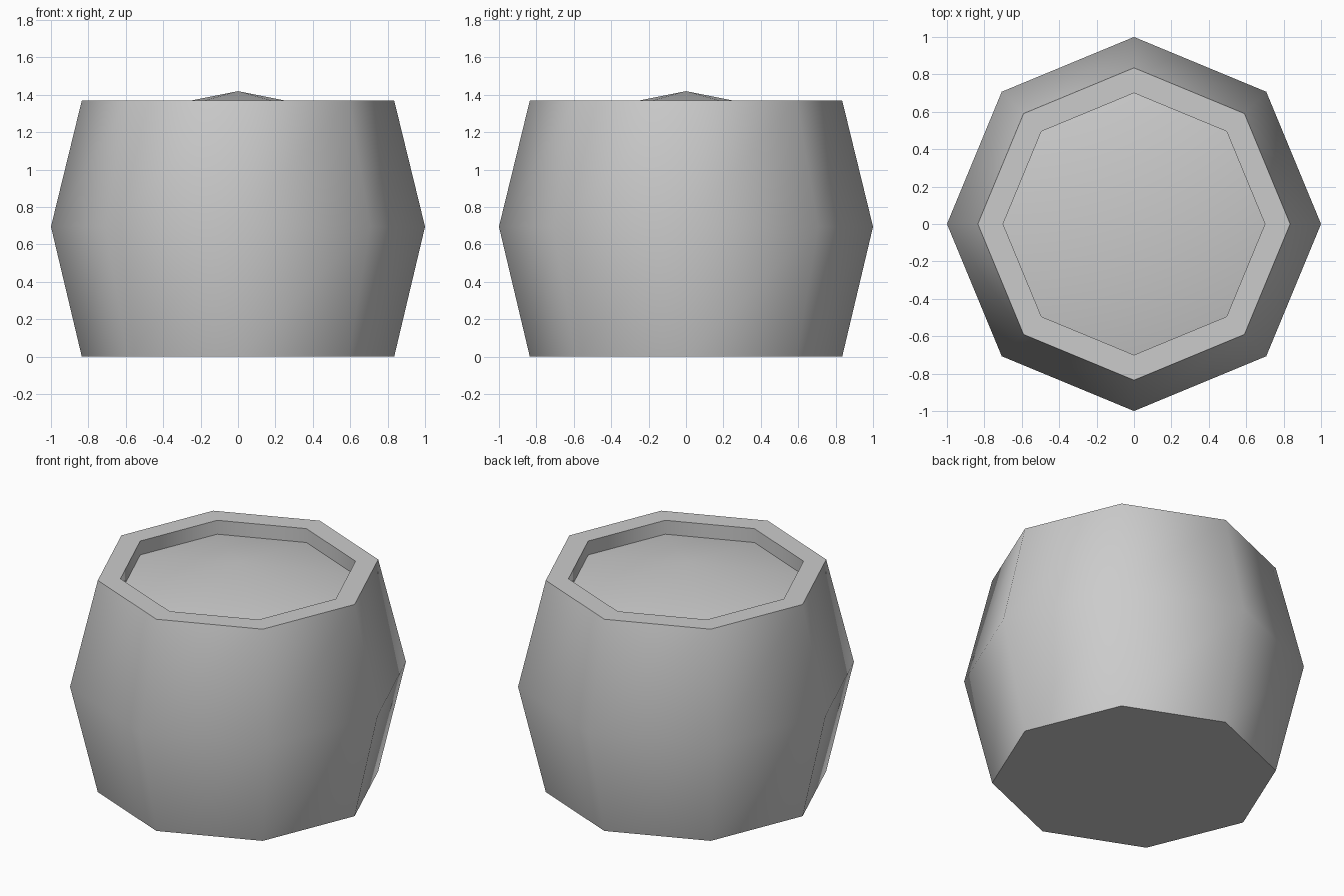
import bpy
import bmesh
import math

default_cube = bpy.data.objects.get("Cube")
if default_cube:
    bpy.data.objects.remove(default_cube, do_unlink=True)

SIDES = 8

# Single plain grey
grey = bpy.data.materials.new("plain_grey")
grey.use_nodes = True
colour = (0.6, 0.6, 0.6, 1.0)
grey.diffuse_color = colour
grey.node_tree.nodes["Principled BSDF"].inputs["Base Color"].default_value = colour


def ring(bm, radius, z):
    """Octagonal ring with corners on the axes."""
    step = math.tau / SIDES
    return [bm.verts.new((radius * math.cos(i * step), radius * math.sin(i * step), z))
            for i in range(SIDES)]


# Barrel outline from the base, over the rim and down to the recessed lid
profile = [(0.835, 0.0), (1.0, 0.695), (0.835, 1.37), (0.70, 1.37), (0.70, 1.28)]
bm = bmesh.new()
rings = [ring(bm, r, z) for r, z in profile]
bm.faces.new(list(reversed(rings[0])))
for low, high in zip(rings, rings[1:]):
    for i in range(SIDES):
        j = (i + 1) % SIDES
        bm.faces.new((low[i], low[j], high[j], high[i]))

# Shallow pointed lid
peak = bm.verts.new((0, 0, 1.42))
for i in range(SIDES):
    bm.faces.new((rings[-1][i], rings[-1][(i + 1) % SIDES], peak))

mesh = bpy.data.meshes.new("barrel")
bm.to_mesh(mesh)
bm.free()
mesh.materials.append(grey)
barrel = bpy.data.objects.new("barrel", mesh)
bpy.context.collection.objects.link(barrel)

# Smooth staves with crisp rim and base edges
bpy.ops.object.select_all(action="DESELECT")
barrel.select_set(True)
bpy.context.view_layer.objects.active = barrel
bpy.ops.object.shade_smooth_by_angle(angle=math.radians(60))
